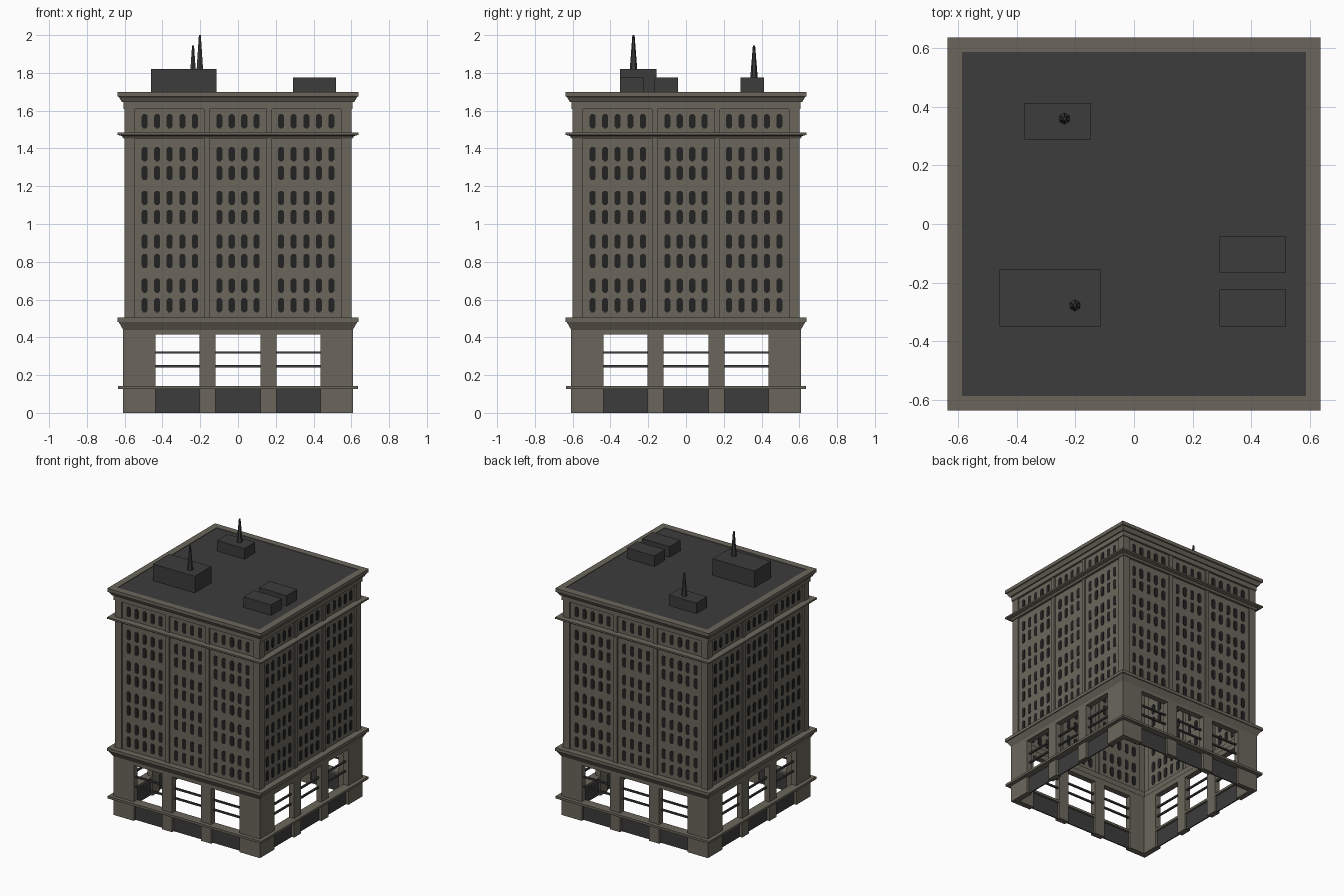
import bpy, bmesh, math
from mathutils import Matrix

if "Cube" in bpy.data.objects:
    bpy.data.objects.remove(bpy.data.objects["Cube"])


def material(name, rgb):
    m = bpy.data.materials.new(name)
    m.diffuse_color = (*rgb, 1)
    m.use_nodes = True
    m.node_tree.nodes["Principled BSDF"].inputs["Base Color"].default_value = m.diffuse_color
    return m


STONE = material("warm grey stone", (0.145, 0.134, 0.105))
DARK = material("dark grey roofing", (0.045, 0.045, 0.045))
GLASS = material("near black glass", (0.016, 0.016, 0.016))


def finish(name, bm, mat, recalc=True):
    if recalc:
        bmesh.ops.recalc_face_normals(bm, faces=bm.faces)
    me = bpy.data.meshes.new(name)
    bm.to_mesh(me)
    bm.free()
    me.materials.append(mat)
    ob = bpy.data.objects.new(name, me)
    bpy.context.collection.objects.link(ob)
    return ob


def add_box(bm, x0, x1, y0, y1, z0, z1, rot=0.0):
    m = (Matrix.Rotation(rot, 4, 'Z')
         @ Matrix.Translation(((x0 + x1) / 2, (y0 + y1) / 2, (z0 + z1) / 2))
         @ Matrix.Diagonal((x1 - x0, y1 - y0, z1 - z0, 1)))
    bmesh.ops.create_cube(bm, size=1, matrix=m)


def box(name, mat, *dims):
    bm = bmesh.new()
    add_box(bm, *dims)
    return finish(name, bm, mat)


def ring(name, mat, profile):
    """Closed (radius, z) profile swept round a square."""
    bm = bmesh.new()
    corners = [(-1, -1), (1, -1), (1, 1), (-1, 1)]
    loops = [[bm.verts.new((r * sx, r * sy, z)) for r, z in profile] for sx, sy in corners]
    n = len(profile)
    for c in range(4):
        a, b = loops[c], loops[(c + 1) % 4]
        for i in range(n):
            j = (i + 1) % n
            bm.faces.new((a[i], b[i], b[j], a[j]))
    return finish(name, bm, mat)


def flat_ring(name, mat, r0, r1, z0, z1):
    return ring(name, mat, [(r0, z0), (r1, z0), (r1, z1), (r0, z1)])


QUARTERS = [i * math.pi / 2 for i in range(4)]

# Ground floor: corner piers, middle piers, panels and glazing bars
bm = bmesh.new()
for a in QUARTERS:
    # each corner is an L of two slabs
    add_box(bm, -0.608, -0.438, -0.608, -0.565, 0, 0.43, a)
    add_box(bm, 0.438, 0.565, -0.608, -0.565, 0, 0.43, a)
    for s in (-1, 1):
        add_box(bm, s * 0.162 - 0.042, s * 0.162 + 0.042, -0.608, -0.565, 0, 0.43, a)
finish("ground_floor_piers", bm, STONE)
flat_ring("ground_floor_panels", DARK, 0.58, 0.588, 0, 0.13)
flat_ring("sill_ledge", STONE, 0.565, 0.636, 0.126, 0.143)
for i, z in enumerate((0.247, 0.32)):
    flat_ring(f"glazing_bar_{i + 1}", DARK, 0.575, 0.588, z - 0.006, z + 0.006)
flat_ring("lintel", STONE, 0.565, 0.608, 0.415, 0.455)

# Cornices
ring("lower_cornice", STONE, [(0.58, 0.44), (0.608, 0.44), (0.632, 0.482),
                              (0.638, 0.482), (0.638, 0.505), (0.58, 0.505)])
ring("belt_cornice", STONE, [(0.59, 1.452), (0.606, 1.452), (0.615, 1.466), (0.638, 1.472),
                             (0.638, 1.484), (0.59, 1.484)])
ring("roof_cornice", STONE, [(0.588, 1.61), (0.606, 1.61), (0.606, 1.645), (0.615, 1.645),
                             (0.63, 1.672), (0.637, 1.675), (0.637, 1.70), (0.588, 1.70)])

# Tower walls: plan outline with slightly recessed bays, extruded upward
OUT, INN = 0.6, 0.59
side = [(-0.6, OUT), (-0.545, OUT), (-0.545, INN), (-0.18, INN), (-0.18, OUT), (-0.15, OUT), (-0.15, INN),
        (0.15, INN), (0.15, OUT), (0.18, OUT), (0.18, INN), (0.545, INN), (0.545, OUT)]
bm = bmesh.new()
low, high = [], []
for a in QUARTERS:
    c, s = math.cos(a), math.sin(a)
    for x, d in side:
        px, py = x * c + d * s, x * s - d * c
        low.append(bm.verts.new((px, py, 0.47)))
        high.append(bm.verts.new((px, py, 1.67)))
for i in range(len(low)):
    j = (i + 1) % len(low)
    bm.faces.new((low[i], low[j], high[j], high[i]))
finish("tower_walls", bm, STONE, recalc=False)

# Windows: thin eight-sided plates showing on both faces of the wall
half = [0.033, 0.099, 0.228, 0.295, 0.362, 0.428, 0.494]
cols = [s * x for s in (-1, 1) for x in half]
rows = [0.57, 0.674, 0.804, 0.907, 1.037, 1.138, 1.27, 1.37, 1.544]
shape = [(-0.007, -0.038), (0.007, -0.038), (0.016, -0.027), (0.016, 0.027),
         (0.007, 0.038), (-0.007, 0.038), (-0.016, 0.027), (-0.016, -0.027)]
bm = bmesh.new()
for a in QUARTERS:
    c, s = math.cos(a), math.sin(a)
    for x in cols:
        for z in rows:
            front, back = [[bm.verts.new(((x + u) * c + d * s, (x + u) * s - d * c, z + v))
                            for u, v in shape] for d in (INN + 0.003, INN - 0.003)]
            bm.faces.new(front)
            bm.faces.new(back[::-1])
            for i in range(8):
                j = (i + 1) % 8
                bm.faces.new((front[j], front[i], back[i], back[j]))
finish("windows", bm, GLASS)

# Roof deck and rooftop housings
box("roof_deck", DARK, -0.589, 0.589, -0.589, 0.589, 1.66, 1.696)
box("large_roof_housing", DARK, -0.46, -0.113, -0.35, -0.155, 1.69, 1.82)
box("rear_roof_housing", DARK, -0.376, -0.147, 0.288, 0.414, 1.69, 1.775)
box("roof_unit_1", DARK, 0.292, 0.52, -0.168, -0.042, 1.69, 1.775)
box("roof_unit_2", DARK, 0.292, 0.52, -0.35, -0.223, 1.69, 1.775)

# Tapered six-sided masts
for name, x, y, z0, z1 in (("front_mast", -0.202, -0.278, 1.815, 2.0),
                           ("rear_mast", -0.238, 0.36, 1.77, 1.946)):
    bm = bmesh.new()
    bmesh.ops.create_cone(bm, cap_ends=True, segments=6, radius1=0.02, radius2=0.006, depth=z1 - z0,
                          matrix=Matrix.Translation((x, y, (z0 + z1) / 2)))
    finish(name, bm, DARK)
